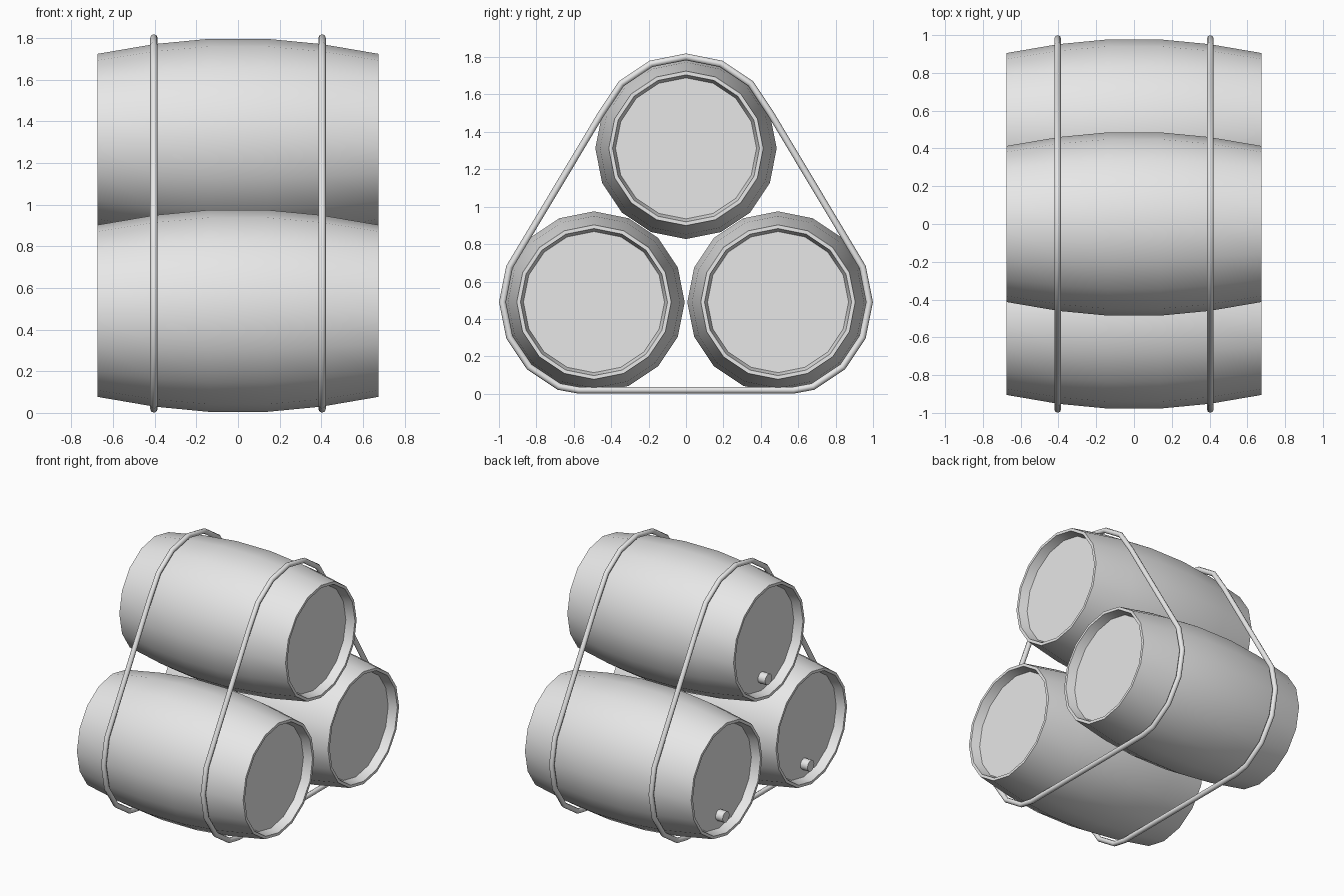
import bpy, bmesh
from math import sin, cos, pi, radians
from mathutils import Vector

SIDES = 16
BARRELS = {"front_barrel": (-0.492, 0.49),
           "back_barrel": (0.492, 0.49),
           "top_barrel": (0.0, 1.312)}

if "Cube" in bpy.data.objects:
    bpy.data.objects.remove(bpy.data.objects["Cube"])

grey = bpy.data.materials.new("light_grey")
grey.use_nodes = True
grey.diffuse_color = (0.8, 0.8, 0.8, 1)
grey.node_tree.nodes["Principled BSDF"].inputs["Base Color"].default_value = (0.8, 0.8, 0.8, 1)


def bridge(bm, a, b):
    n = len(a)
    for i in range(n):
        j = (i + 1) % n
        bm.faces.new((a[i], a[j], b[j], b[i]))


def lathe(bm, profile, y, z, sides):
    """Revolve (x, radius) points around the x axis and cap both ends."""
    rings = []
    for x, r in profile:
        rings.append([bm.verts.new((x, y + r * cos(2 * pi * i / sides),
                                    z + r * sin(2 * pi * i / sides)))
                      for i in range(sides)])
    for a, b in zip(rings, rings[1:]):
        bridge(bm, a, b)
    bm.faces.new(rings[0])
    bm.faces.new(rings[-1])


def finish(bm, name):
    """Smooth shading with sharp rims, then link the object."""
    bmesh.ops.recalc_face_normals(bm, faces=bm.faces)
    for f in bm.faces:
        f.smooth = True
    for e in bm.edges:
        e.smooth = e.calc_face_angle(0) < radians(50)
    mesh = bpy.data.meshes.new(name)
    bm.to_mesh(mesh)
    bm.free()
    mesh.materials.append(grey)
    bpy.context.collection.objects.link(bpy.data.objects.new(name, mesh))


# Barrels: bulging staves, thin rim and recessed heads
half = [(0.14, 0.485), (0.4, 0.46), (0.675, 0.413), (0.675, 0.393), (0.612, 0.377)]
profile = [(-x, r) for x, r in reversed(half)] + half
for name, (y, z) in BARRELS.items():
    bm = bmesh.new()
    lathe(bm, profile, y, z, SIDES)
    finish(bm, name)
    # Bung low on one head
    bm = bmesh.new()
    lathe(bm, [(-0.67, 0.04), (-0.605, 0.04)], y, z - 0.28, 12)
    finish(bm, name + "_bung")


# Path of the ties around the stack
def arc(centre, first, last, radius=0.489):
    step = 2 * pi / SIDES
    return [Vector((centre[0] + radius * cos(k * step), centre[1] + radius * sin(k * step)))
            for k in range(first, last + 1)]


side = arc(BARRELS["top_barrel"], 4, 7) + arc(BARRELS["front_barrel"], 7, 11)
side.append(Vector((-0.575, 0.019)))
path = side + [Vector((-p.x, p.y)) for p in reversed(side[1:])]


def tie(name, x, radius=0.018, sides=8):
    bm = bmesh.new()
    rings = []
    for i, p in enumerate(path):
        before = (p - path[i - 1]).normalized()
        after = (path[(i + 1) % len(path)] - p).normalized()
        along = (before + after).normalized()
        mitre = Vector((along.y, -along.x)) / along.dot(after)
        ring = []
        for k in range(sides):
            a = 2 * pi * k / sides
            q = p + mitre * radius * sin(a)
            ring.append(bm.verts.new((x + radius * cos(a), q.x, q.y)))
        rings.append(ring)
    for i in range(len(rings)):
        bridge(bm, rings[i - 1], rings[i])
    finish(bm, name)


tie("left_tie", 0.404)
tie("right_tie", -0.404)
